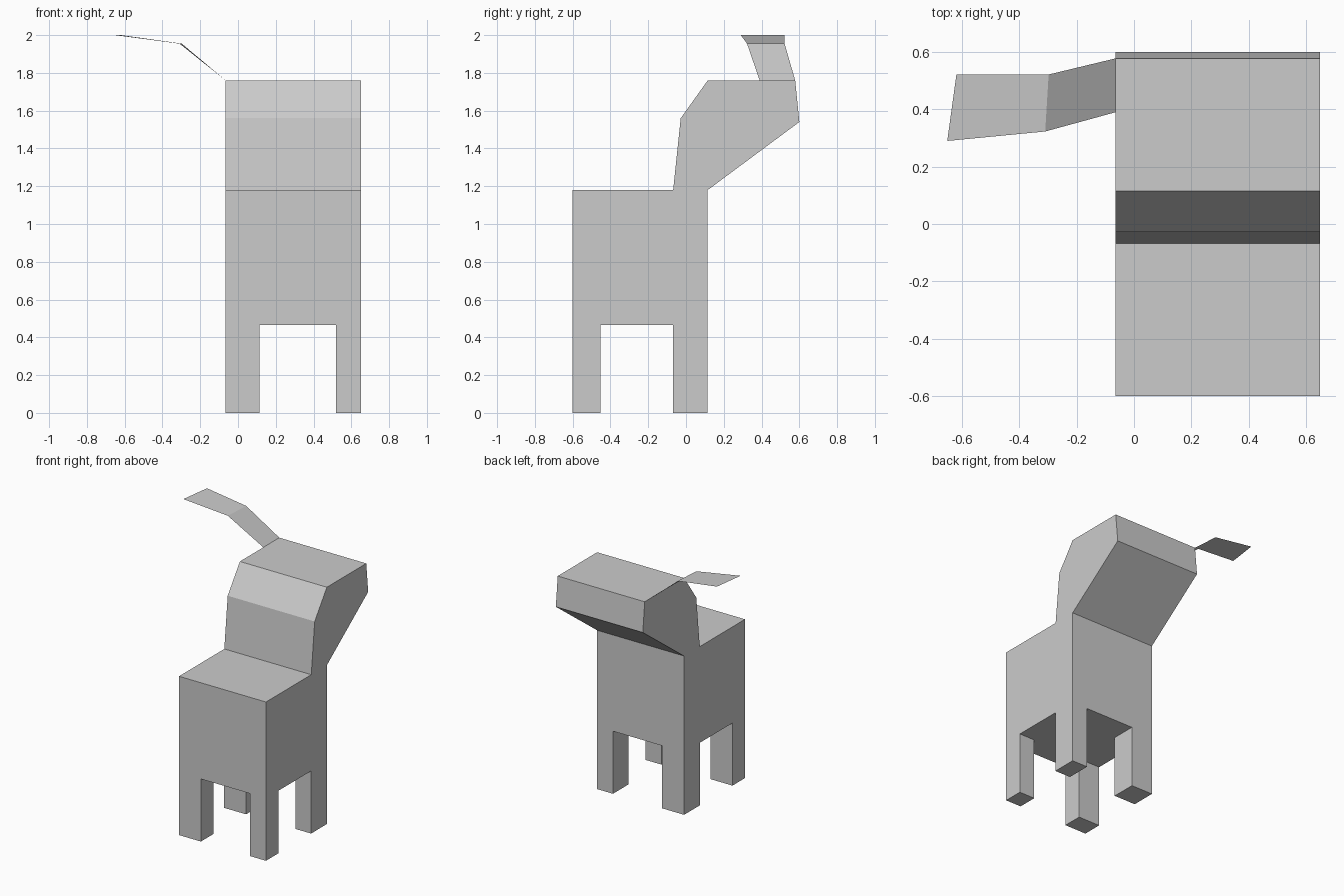
import bpy
import bmesh

if "Cube" in bpy.data.objects:
    bpy.data.objects.remove(bpy.data.objects["Cube"])

X0, X1 = -0.065, 0.65      # body width
BELLY = 0.465              # height of the underside


def add_object(name, bm):
    mesh = bpy.data.meshes.new(name)
    bm.to_mesh(mesh)
    bm.free()
    obj = bpy.data.objects.new(name, mesh)
    bpy.context.collection.objects.link(obj)
    return obj


# Torso, neck and head: one side profile (y, z) extruded across x
profile = [(-0.60, BELLY), (0.115, BELLY), (0.115, 1.18), (0.60, 1.54),
           (0.578, 1.76), (0.115, 1.76), (-0.028, 1.56), (-0.068, 1.18),
           (-0.60, 1.18)]
bm = bmesh.new()
side = bm.faces.new([bm.verts.new((X0, y, z)) for y, z in profile])
ext = bmesh.ops.extrude_face_region(bm, geom=[side], use_keep_orig=True)
new_verts = [g for g in ext["geom"] if isinstance(g, bmesh.types.BMVert)]
bmesh.ops.translate(bm, verts=new_verts, vec=(X1 - X0, 0, 0))
bmesh.ops.recalc_face_normals(bm, faces=bm.faces[:])


def belly_faces():
    return [f for f in bm.faces if all(abs(v.co.z - BELLY) < 1e-4 for v in f.verts)]


# Legs: cut the underside into a 3 x 3 grid and pull the corners down
cuts = [((0.115, 0, 0), (1, 0, 0)), ((0.52, 0, 0), (1, 0, 0)),
        ((0, -0.453, 0), (0, 1, 0)), ((0, -0.07, 0), (0, 1, 0))]
for co, no in cuts:
    faces = belly_faces()
    edges = {e for f in faces for e in f.edges}
    verts = {v for f in faces for v in f.verts}
    bmesh.ops.bisect_plane(bm, geom=faces + list(edges) + list(verts),
                           plane_co=co, plane_no=no)
corners = []
for f in belly_faces():
    c = f.calc_center_median()
    if not 0.115 < c.x < 0.52 and not -0.453 < c.y < -0.07:
        corners.append(f)
feet = bmesh.ops.extrude_discrete_faces(bm, faces=corners)["faces"]
for f in feet:
    for v in f.verts:
        v.co.z = 0
bmesh.ops.recalc_face_normals(bm, faces=bm.faces[:])
add_object("body_with_legs_and_head", bm)

# Thin bent flap rising from the top edge of the head
rows = [((X0, 0.39, 1.76), (X0, 0.578, 1.76)),
        ((-0.31, 0.323, 1.955), (-0.298, 0.522, 1.955)),
        ((-0.652, 0.29, 2.0), (-0.62, 0.522, 2.0))]
bm = bmesh.new()
pairs = [[bm.verts.new(p) for p in row] for row in rows]
for (a, b), (c, d) in zip(pairs, pairs[1:]):
    bm.faces.new((a, b, d, c))
add_object("head_flap", bm)
